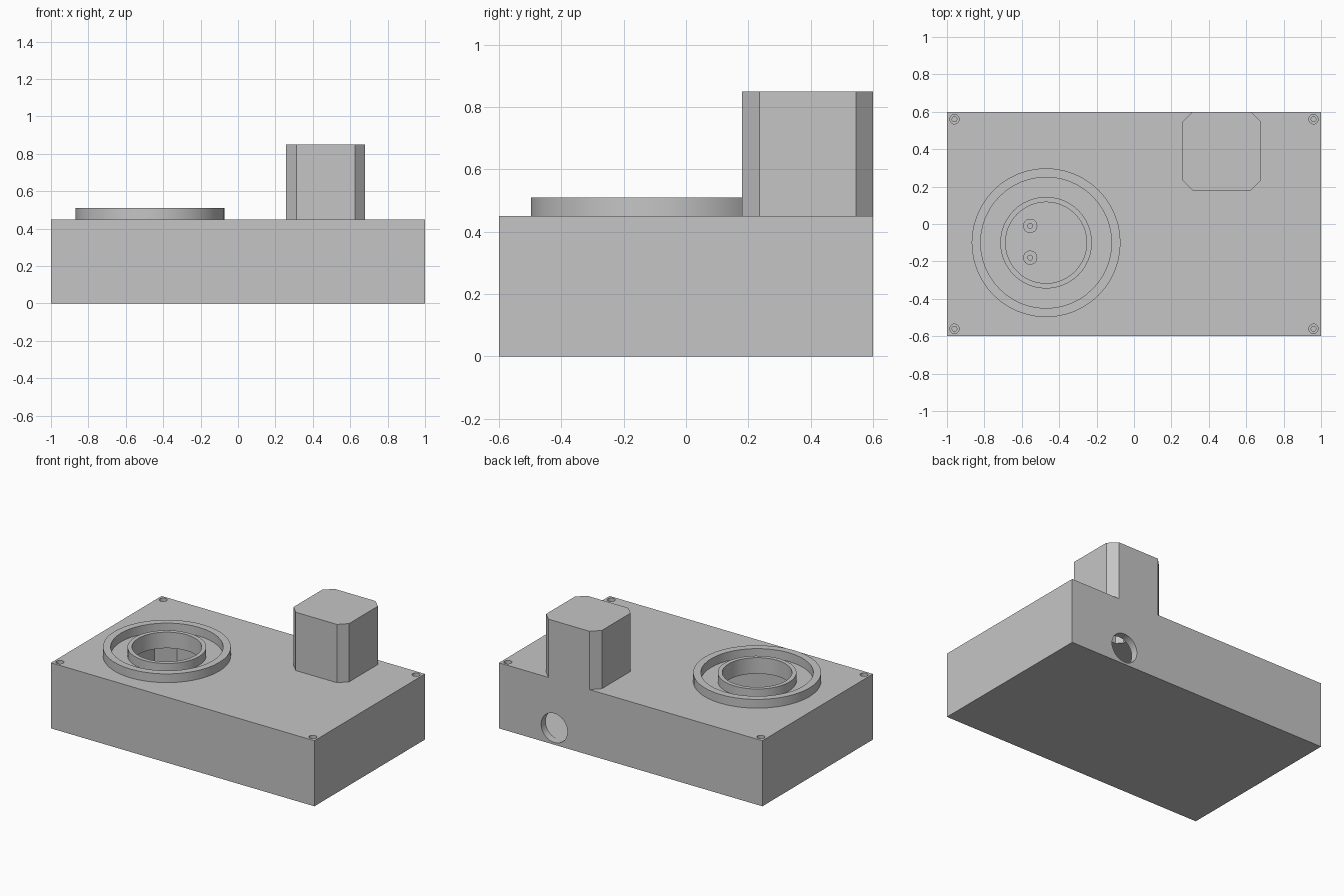
import bpy, bmesh, math
from mathutils import Matrix, Vector

cube = bpy.data.objects.get("Cube")
if cube:
    bpy.data.objects.remove(cube, do_unlink=True)

grey = bpy.data.materials.new("plain_grey")
grey.use_nodes = True
COLOR = (0.56, 0.56, 0.56, 1)
grey.diffuse_color = COLOR
grey.node_tree.nodes["Principled BSDF"].inputs["Base Color"].default_value = COLOR

WALL = 0.05
TOP = 0.45
FLOOR = 0.015
DIAL = Vector((-0.47, -0.10, 0))


def finish(name, bm):
    bmesh.ops.recalc_face_normals(bm, faces=bm.faces)
    mesh = bpy.data.meshes.new(name)
    bm.to_mesh(mesh)
    bm.free()
    mesh.materials.append(grey)
    obj = bpy.data.objects.new(name, mesh)
    bpy.context.collection.objects.link(obj)
    return obj


def block(name, x0, x1, y0, y1, z0, z1, chamfer=0):
    """Upright box, optionally with chamfered vertical edges."""
    c = chamfer
    if c:
        pts = [(x0 + c, y0), (x1 - c, y0), (x1, y0 + c), (x1, y1 - c),
               (x1 - c, y1), (x0 + c, y1), (x0, y1 - c), (x0, y0 + c)]
    else:
        pts = [(x0, y0), (x1, y0), (x1, y1), (x0, y1)]
    bm = bmesh.new()
    face = bm.faces.new([bm.verts.new((x, y, z0)) for x, y in pts])
    ext = bmesh.ops.extrude_face_region(bm, geom=[face])["geom"]
    bmesh.ops.translate(bm, vec=(0, 0, z1 - z0),
                        verts=[v for v in ext if isinstance(v, bmesh.types.BMVert)])
    return finish(name, bm)


def rod(name, center, radius, length, axis="Z", segments=32):
    bm = bmesh.new()
    turn = Matrix.Rotation(math.pi / 2, 4, "X") if axis == "Y" else Matrix()
    bmesh.ops.create_cone(bm, cap_ends=True, segments=segments, radius1=radius,
                          radius2=radius, depth=length,
                          matrix=Matrix.Translation(center) @ turn)
    return finish(name, bm)


def tube(name, center, inner, outer, z0, z1, segments=48):
    """Ring with a rectangular section."""
    bm = bmesh.new()
    pts = [(inner, z0), (outer, z0), (outer, z1), (inner, z1)]
    verts = [bm.verts.new((center[0] + r, center[1], z)) for r, z in pts]
    edges = [bm.edges.new((verts[i], verts[i - 1])) for i in range(4)]
    bmesh.ops.spin(bm, geom=verts + edges, cent=(center[0], center[1], 0),
                   axis=(0, 0, 1), angle=math.tau, steps=segments)
    bmesh.ops.remove_doubles(bm, verts=bm.verts, dist=0.0005)
    return finish(name, bm)


def cut(target, cutter):
    mod = target.modifiers.new("cut", "BOOLEAN")
    mod.operation = "DIFFERENCE"
    mod.solver = "EXACT"
    mod.object = cutter
    bpy.context.view_layer.update()
    with bpy.context.temp_override(object=target, active_object=target):
        bpy.ops.object.modifier_apply(modifier=mod.name)
    bpy.data.objects.remove(cutter, do_unlink=True)


# Hollow case with chamfered inner corners
case = block("case", -1, 1, -0.6, 0.6, 0, TOP)
cut(case, block("cavity", -1 + WALL, 1 - WALL, -0.6 + WALL, 0.6 - WALL,
                FLOOR, TOP - WALL, 0.1))

# Hollow tower that opens into the case
tx0, tx1, ty0, ty1 = 0.257, 0.68, 0.18, 0.6
inner = (tx0 + WALL, tx1 - WALL, ty0 + WALL, ty1 - WALL)
tower = block("tower", tx0, tx1, ty0, ty1, TOP, 0.85, 0.055)
cut(tower, block("tower_cavity", *inner, TOP - 0.1, 0.85 - WALL, 0.035))
cut(case, block("tower_opening", *inner, TOP - 0.1, TOP + 0.1, 0.035))

# Round opening in the top and cable hole in the back wall
cut(case, rod("dial_opening", DIAL + Vector((0, 0, TOP)), 0.217, 0.2, segments=48))
cut(case, rod("cable_hole", Vector((0.58, 0.6, 0.115)), 0.1, 0.2, "Y"))

# Counterbored screw holes in the corners
for sx in (-1, 1):
    for sy in (-1, 1):
        spot = Vector((sx * 0.96, sy * 0.56, TOP))
        cut(case, rod("counterbore", spot, 0.025, 0.06, segments=24))
        cut(case, rod("pilot_hole", spot, 0.013, 0.4, segments=24))

# Raised rings around the opening
outer_ring = tube("outer_ring", DIAL, 0.35, 0.398, TOP, 0.51)
inner_ring = tube("inner_ring", DIAL, 0.217, 0.245, TOP, 0.51)

# Standoffs on the floor below the opening
parts = [case, tower, outer_ring, inner_ring]
for label, y in (("back", -0.01), ("front", -0.18)):
    parts.append(tube(label + "_standoff", (-0.555, y), 0.013, 0.038,
                      FLOOR, 0.12, 24))

# Smooth curved walls, keep edges sharp
bpy.ops.object.select_all(action="DESELECT")
for obj in parts:
    obj.select_set(True)
bpy.context.view_layer.objects.active = case
bpy.ops.object.shade_smooth_by_angle(angle=math.radians(30))
